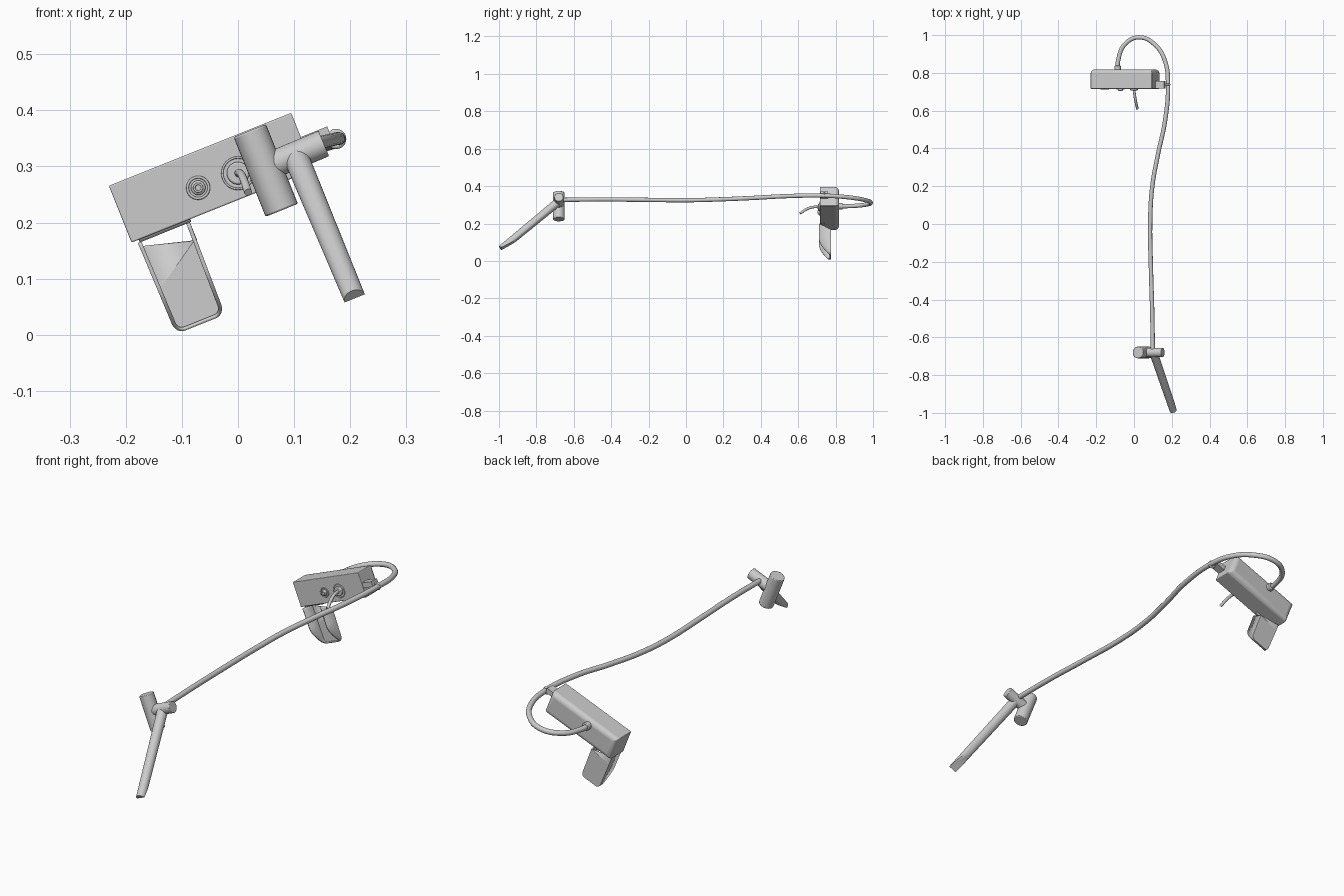
import bpy, bmesh, math
from mathutils import Vector

if "Cube" in bpy.data.objects:
    bpy.data.objects.remove(bpy.data.objects["Cube"])

TILT = math.radians(-21.8)              # whole assembly leans in the xz plane
U = Vector((math.cos(TILT), 0, -math.sin(TILT)))   # along the body
V = Vector((math.sin(TILT), 0, math.cos(TILT)))    # up the body


def make(name, bm, angle=35):
    bmesh.ops.recalc_face_normals(bm, faces=bm.faces)
    me = bpy.data.meshes.new(name)
    bm.to_mesh(me)
    bm.free()
    ob = bpy.data.objects.new(name, me)
    bpy.context.collection.objects.link(ob)
    smooth(ob, angle)
    return ob


def smooth(ob, angle=35):
    bpy.ops.object.select_all(action='DESELECT')
    ob.select_set(True)
    bpy.context.view_layer.objects.active = ob
    bpy.ops.object.shade_smooth_by_angle(angle=math.radians(angle))


def bevel(ob, width, segments=3):
    m = ob.modifiers.new("bevel", 'BEVEL')
    m.width, m.segments, m.limit_method = width, segments, 'ANGLE'


def rod_bm(a, b, r1, r2=None):
    a, b = Vector(a), Vector(b)
    bm = bmesh.new()
    bmesh.ops.create_cone(bm, cap_ends=True, segments=32, radius1=r1,
                          radius2=r2 or r1, depth=(b - a).length)
    rot = (b - a).to_track_quat('Z', 'Y').to_matrix().to_4x4()
    rot.translation = (a + b) / 2
    bm.transform(rot)
    return bm


def rod(name, a, b, r1, r2=None, bev=0.0):
    ob = make(name, rod_bm(a, b, r1, r2))
    if bev:
        bevel(ob, bev, 2)
    return ob


def box(name, center, size):
    bm = bmesh.new()
    bmesh.ops.create_cube(bm, size=1)
    for v in bm.verts:
        c = Vector((v.co.x * size[0], v.co.y * size[1], v.co.z * size[2]))
        v.co = Vector(center) + U * c.x + Vector((0, c.y, 0)) + V * c.z
    return make(name, bm)


def tube(name, pts, r):
    cu = bpy.data.curves.new(name, 'CURVE')
    cu.dimensions = '3D'
    cu.bevel_depth, cu.bevel_resolution, cu.resolution_u = r, 5, 12
    cu.use_fill_caps = True
    sp = cu.splines.new('BEZIER')
    sp.bezier_points.add(len(pts) - 1)
    for p, co in zip(sp.bezier_points, pts):
        p.co = co
        p.handle_left_type = p.handle_right_type = 'AUTO'
    ob = bpy.data.objects.new(name, cu)
    bpy.context.collection.objects.link(ob)
    bpy.ops.object.select_all(action='DESELECT')
    ob.select_set(True)
    bpy.context.view_layer.objects.active = ob
    bpy.ops.object.convert(target='MESH')
    smooth(bpy.context.object)


def ring(name, center, axis, major, minor, n=32, k=8):
    rot = Vector(axis).to_track_quat('Z', 'Y')
    bm = bmesh.new()
    loops = []
    for i in range(n):
        a = 2 * math.pi * i / n
        loops.append([])
        for j in range(k):
            b = 2 * math.pi * j / k
            r = major + minor * math.cos(b)
            co = Vector((r * math.cos(a), r * math.sin(a), minor * math.sin(b)))
            loops[i].append(bm.verts.new(Vector(center) + rot @ co))
    for i in range(n):
        p, q = loops[i], loops[(i + 1) % n]
        for j in range(k):
            bm.faces.new((p[j], q[j], q[(j + 1) % k], p[(j + 1) % k]))
    make(name, bm, 60)


# Valve body: tilted box, rounder on its back edges
bm_body = box("valve_body", (-0.0475, 0.7675, 0.28), (0.35, 0.103, 0.109))
me = bm_body.data
bw = me.attributes.new("bevel_weight_edge", 'FLOAT', 'EDGE')
for e in me.edges:
    back = all(me.vertices[i].co.y > 0.78 for i in e.vertices)
    bw.data[e.index].value = 1.0 if back else 0.15
m = bm_body.modifiers.new("bevel", 'BEVEL')
m.width, m.segments, m.limit_method = 0.02, 4, 'WEIGHT'

# Scoop: open tray with curved side rims hanging below the body
bm = bmesh.new()
W, H, R = 0.05, 0.176, 0.018
left = [(-W + 0.003 * t / H, -t) for t in [i * (H - R) / 14 for i in range(15)]]
arc = [(-W + 0.003 + R - R * math.cos(a), -(H - R) - R * math.sin(a))
       for a in [math.pi / 2 * i / 6 for i in range(1, 7)]]
half = left + arc
outline = half + [(-u, v) for u, v in reversed(half)]
top = Vector((-0.132, 0, 0.182))
front, rear = [], []
for i, (u, v) in enumerate(outline):
    k = max(0.0, (-v - 0.09) / (H - 0.09))
    y = 0.711 + 0.056 * k ** 1.6
    base = top + U * u + V * v
    front.append(bm.verts.new(base + Vector((0, y, 0))))
    vb = -0.008 if i == 0 else (-0.034 if i == len(outline) - 1 else v)
    if u > 0:
        vb = min(vb, -0.034 + 0.0001 * (i - len(outline)))
    base = top + U * u + V * (vb if i else -0.008)
    rear.append(bm.verts.new(base + Vector((0, 0.776, 0))))
for i in range(len(outline) - 1):
    bm.faces.new((front[i], front[i + 1], rear[i + 1], rear[i]))
bm.faces.new(rear)
scoop = make("scoop", bm)
s = scoop.modifiers.new("wall", 'SOLIDIFY')
s.thickness, s.offset = 0.007, -1

# Hinge pin joining scoop and body
rod("hinge", (-0.178, 0.73, 0.172), (-0.086, 0.73, 0.209), 0.008, bev=0.002)

# Push button with raised rings
rod("button", (-0.071, 0.72, 0.262), (-0.071, 0.705, 0.262), 0.013, bev=0.003)
ring("button_collar", (-0.071, 0.716, 0.262), (0, 1, 0), 0.019, 0.0025)
ring("button_rim", (-0.071, 0.705, 0.262), (0, 1, 0), 0.007, 0.002)

# Curved outlet spout and its base
rod("spout_base", (0, 0.72, 0.288), (0, 0.707, 0.288), 0.02, bev=0.003)
ring("spout_collar", (0, 0.716, 0.288), (0, 1, 0), 0.028, 0.002)
tube("spout", [(0, 0.715, 0.288), (0.004, 0.68, 0.288), (0.01, 0.645, 0.277),
               (0.018, 0.61, 0.254)], 0.007)

# Side bracket and clip guiding the hose
box("hose_bracket", (0.14, 0.738, 0.352), (0.05, 0.04, 0.022))
ring("hose_clip", (0.175, 0.738, 0.349), (0, 1, 0), 0.013, 0.005)

# Long hose looping from the back of the body to the handset
tube("hose", [(-0.086, 0.80, 0.293), (-0.084, 0.865, 0.293), (-0.045, 0.955, 0.3),
              (0.03, 0.988, 0.312), (0.115, 0.945, 0.328), (0.165, 0.86, 0.341),
              (0.18, 0.74, 0.349), (0.165, 0.55, 0.347), (0.125, 0.36, 0.337),
              (0.097, 0.2, 0.33), (0.086, 0.03, 0.325), (0.09, -0.25, 0.327),
              (0.096, -0.45, 0.329), (0.1, -0.68, 0.326)], 0.0115)
rod("hose_fitting", (-0.086, 0.81, 0.293), (-0.086, 0.838, 0.293), 0.017, bev=0.003)

# Handset: holder barrel, cross pin and grip
rod("holder_barrel", (0.021, -0.68, 0.364), (0.078, -0.68, 0.222), 0.031, bev=0.003)
rod("cross_pin", (0.05, -0.68, 0.298), (0.153, -0.68, 0.341), 0.0245, bev=0.002)

# Grip rod with a wedge cut from the underside of its tip
start, end = Vector((0.103, -0.68, 0.318)), Vector((0.208, -0.987, 0.065))
d = (end - start).normalized()
n = d.cross(U).normalized()
n = n if n.z > 0 else -n
bm = rod_bm(start, end, 0.0225, 0.0195)
cut = bmesh.ops.bisect_plane(bm, geom=bm.verts[:] + bm.edges[:] + bm.faces[:],
                             plane_co=end, plane_no=(n - d * 0.2), clear_inner=True)
edges = [g for g in cut["geom_cut"] if isinstance(g, bmesh.types.BMEdge)]
bmesh.ops.holes_fill(bm, edges=edges)
make("grip", bm)
